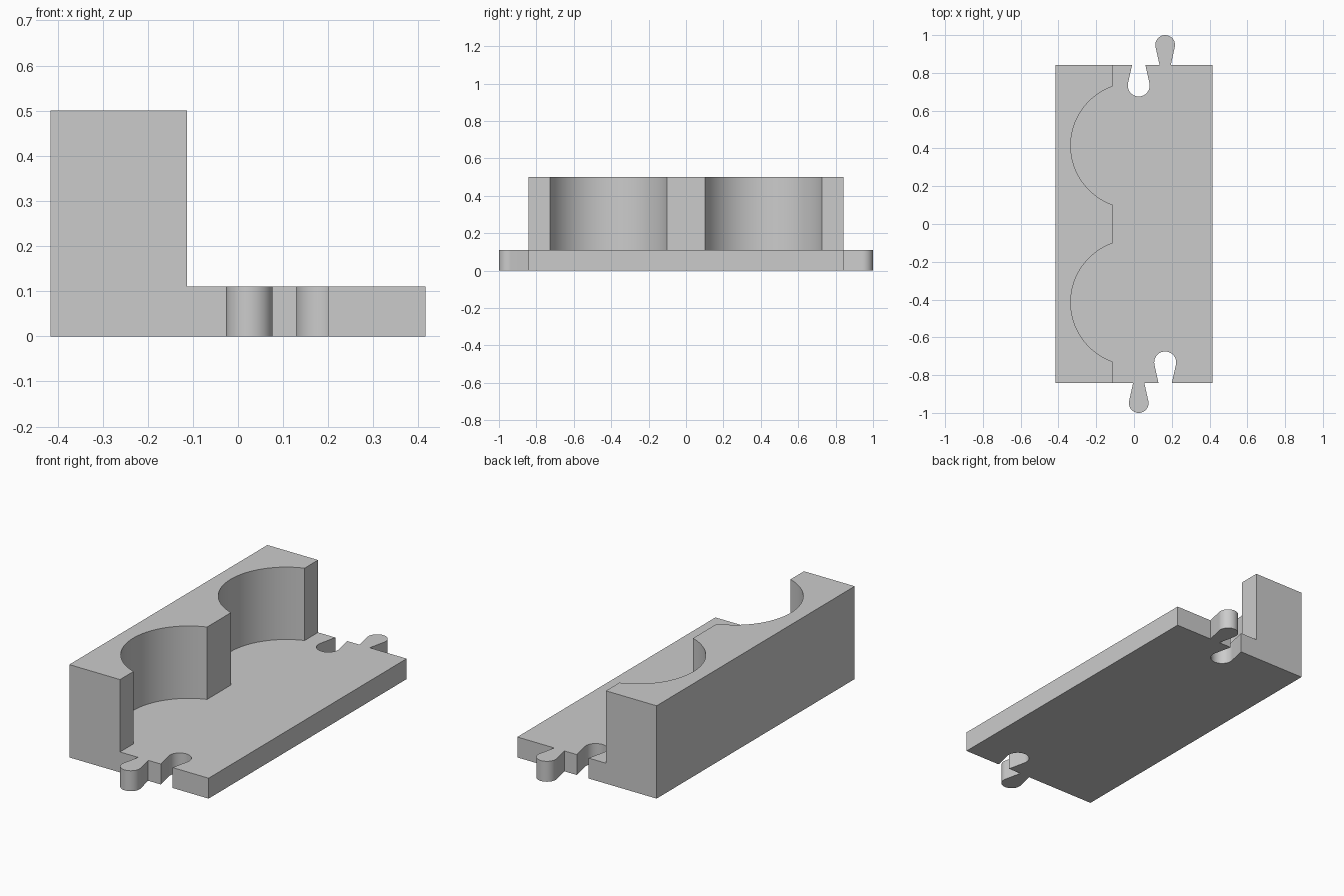
import bpy, bmesh
from math import pi, sin, cos, atan2, acos, hypot

if "Cube" in bpy.data.objects:
    bpy.data.objects.remove(bpy.data.objects["Cube"])

HALF_W, HALF_L = 0.415, 0.843     # plan size of the body
BASE_H, WALL_H = 0.11, 0.5
WALL_X = -0.113                   # inner face of the tall wall
PEG_X, SLOT_X = 0.025, 0.165      # connector positions on the front edge


def arc(cx, cy, r, a0, a1, n):
    return [(cx + r * cos(a0 + (a1 - a0) * i / n),
             cy + r * sin(a0 + (a1 - a0) * i / n)) for i in range(n + 1)]


def connector(x, w, d, r, side):
    """Tapered neck tangent to a round head; side -1 is a peg, +1 a slot."""
    a = atan2(-d, w) + acos(r / hypot(w, d))
    pts = [(-w, 0)] + arc(0, d, r, pi - a, a, 32) + [(w, 0)]
    return [(x + u, -HALF_L + side * v) for u, v in pts]


def prism(name, outline, z0, z1):
    bm = bmesh.new()
    face = bm.faces.new([bm.verts.new((x, y, z0)) for x, y in outline])
    ext = bmesh.ops.extrude_face_region(bm, geom=[face])["geom"]
    top = [v for v in ext if isinstance(v, bmesh.types.BMVert)]
    bmesh.ops.translate(bm, verts=top, vec=(0, 0, z1 - z0))
    bmesh.ops.recalc_face_normals(bm, faces=bm.faces)
    mesh = bpy.data.meshes.new(name)
    bm.to_mesh(mesh)
    bm.free()
    ob = bpy.data.objects.new(name, mesh)
    bpy.context.collection.objects.link(ob)
    return ob


# Body outline: the back edge repeats the front connectors turned half round
front = (connector(PEG_X, 0.03, 0.105, 0.052, -1)
         + connector(SLOT_X, 0.035, 0.11, 0.058, 1))
back = [(PEG_X + SLOT_X - x, -y) for x, y in front]
outline = ([(-HALF_W, -HALF_L)] + front + [(HALF_W, -HALF_L), (HALF_W, HALF_L)]
           + back + [(-HALF_W, HALF_L)])
body = prism("track_holder", outline, 0, WALL_H)

# Cutter: clears everything above the base except the wall with two round bays
R, CX, CY = 0.332, -0.003, 0.415
a = acos((CX - WALL_X) / R)
bays = [p for cy in (CY, -CY) for p in arc(CX, cy, R, pi - a, pi + a, 64)]
cutter = prism("wall_cutter", [(WALL_X, 1.2)] + bays
               + [(WALL_X, -1.2), (0.7, -1.2), (0.7, 1.2)], BASE_H, 0.8)
cutter.hide_render = True

mod = body.modifiers.new("wall_cut", "BOOLEAN")
mod.operation = "DIFFERENCE"
mod.solver = "EXACT"
mod.object = cutter
bpy.context.view_layer.objects.active = body
body.select_set(True)
bpy.ops.object.modifier_apply(modifier=mod.name)
bpy.data.objects.remove(cutter)

# Plain grey finish, rounded walls smooth
grey = bpy.data.materials.new("light_grey")
grey.diffuse_color = (0.6, 0.6, 0.6, 1)
grey.use_nodes = True
grey.node_tree.nodes["Principled BSDF"].inputs["Base Color"].default_value = grey.diffuse_color
body.data.materials.clear()
body.data.materials.append(grey)
bpy.ops.object.shade_smooth_by_angle(angle=pi / 6)
